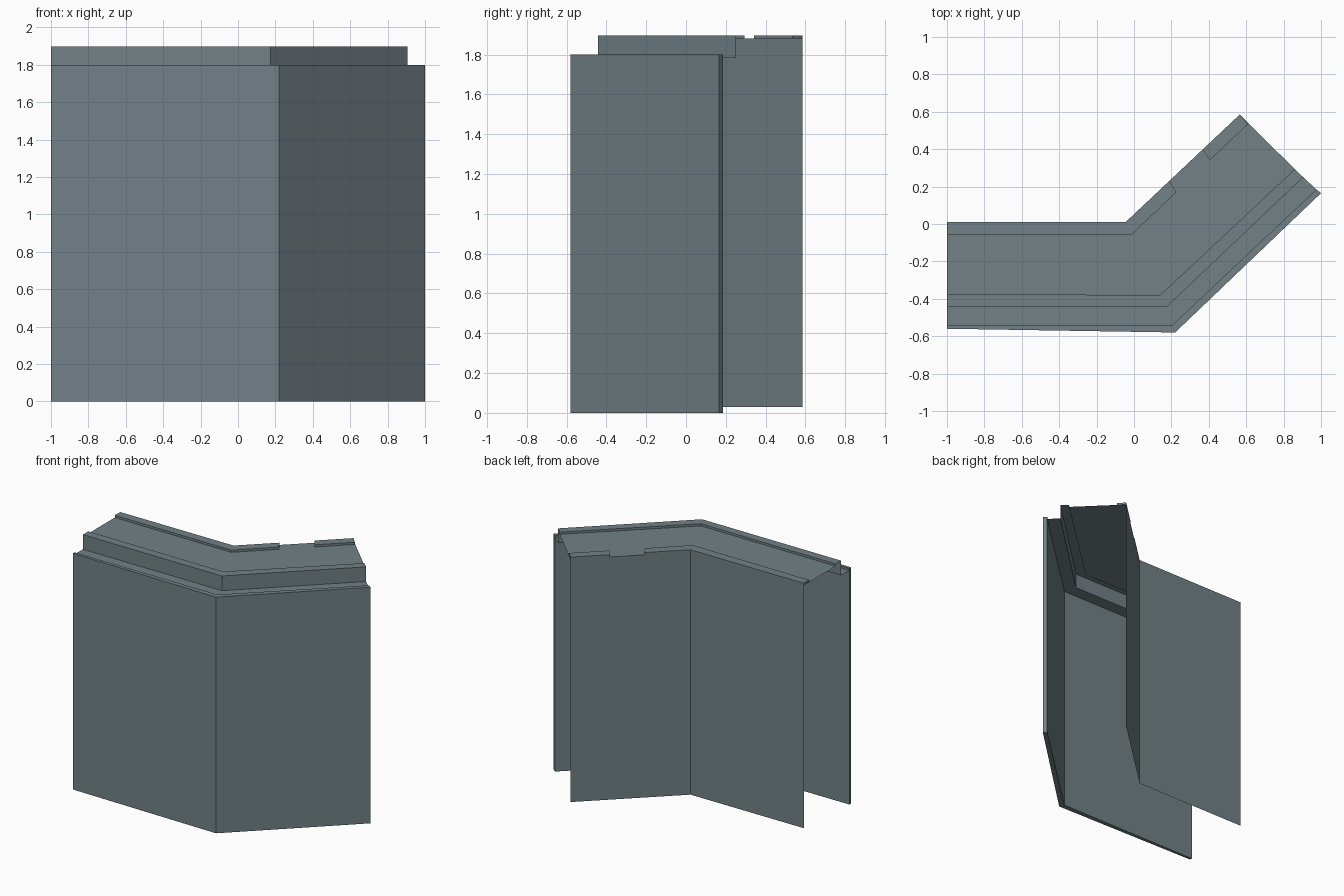
import bpy, bmesh
from mathutils import Vector

cube = bpy.data.objects.get("Cube")
if cube:
    bpy.data.objects.remove(cube, do_unlink=True)

stone = bpy.data.materials.new("slate_grey")
stone.use_nodes = True
COLOUR = (0.17, 0.22, 0.24, 1)
stone.diffuse_color = COLOUR
stone.node_tree.nodes["Principled BSDF"].inputs["Base Color"].default_value = COLOUR

# Plan lines of the bent wall: left end, corner, right end
OUTER = [(-1, -0.56), (0.22, -0.58), (1.0, 0.165)]
LIP = [(-1, -0.54), (0.205, -0.54), (0.975, 0.185)]
STEP = [(-1, -0.44), (0.175, -0.443), (0.905, 0.25)]
KERB = [(-1, -0.375), (0.14, -0.38), (0.86, 0.293)]
BACK_IN = [(-1, -0.055), (-0.015, -0.06), (0.61, 0.535)]
BACK = [(-1, 0.01), (-0.045, 0.01), (0.565, 0.585)]

# Heights
LEDGE_Z, LIP_Z, DECK_Z, TOP_Z, BACK_FOOT = 1.785, 1.8, 1.88, 1.897, 0.03


def part_of(line, start, end):
    """Portion of the right-hand leg of a plan line, by fraction."""
    a, b = Vector(line[1]), Vector(line[2])
    return [a.lerp(b, start), a.lerp(b, end)]


def sweep(name, profile, capped=False):
    """Skin a cross-section of (plan line, height) pairs along the bend."""
    bm = bmesh.new()
    rows = [[bm.verts.new((p[0], p[1], z)) for p in line] for line, z in profile]
    pairs = list(zip(rows, rows[1:]))
    if capped:
        pairs.append((rows[-1], rows[0]))
    for low, high in pairs:
        for i in range(len(low) - 1):
            bm.faces.new((low[i], low[i + 1], high[i + 1], high[i]))
    if capped:
        bm.faces.new([r[0] for r in rows])
        bm.faces.new([r[-1] for r in reversed(rows)])
        bmesh.ops.recalc_face_normals(bm, faces=bm.faces)
    mesh = bpy.data.meshes.new(name)
    bm.to_mesh(mesh)
    bm.free()
    mesh.materials.append(stone)
    obj = bpy.data.objects.new(name, mesh)
    bpy.context.collection.objects.link(obj)
    return obj


# Thin front wall with its raised lip
sweep("front_wall", [(LIP, 0), (OUTER, 0), (OUTER, LIP_Z), (LIP, LIP_Z)], capped=True)

# Ledge, riser, front kerb and walkway as one folded shell, open underneath
sweep("walkway", [(LIP, LEDGE_Z), (STEP, LEDGE_Z), (STEP, TOP_Z), (KERB, TOP_Z),
                  (KERB, DECK_Z), (BACK, DECK_Z)])

# Single-sheet back wall
sweep("back_wall", [(BACK, DECK_Z), (BACK, BACK_FOOT)])


# Back kerb, broken by an opening on the angled leg
def kerb(name, inner, outer):
    sweep(name, [(inner, DECK_Z), (inner, TOP_Z), (outer, TOP_Z), (outer, DECK_Z)], capped=True)


GAP_START, GAP_END = 0.385, 0.675
kerb("back_kerb_long", BACK_IN[:2] + part_of(BACK_IN, 0, GAP_START)[1:],
     BACK[:2] + part_of(BACK, 0, GAP_START)[1:])
kerb("back_kerb_short", part_of(BACK_IN, GAP_END, 1), part_of(BACK, GAP_END, 1))
